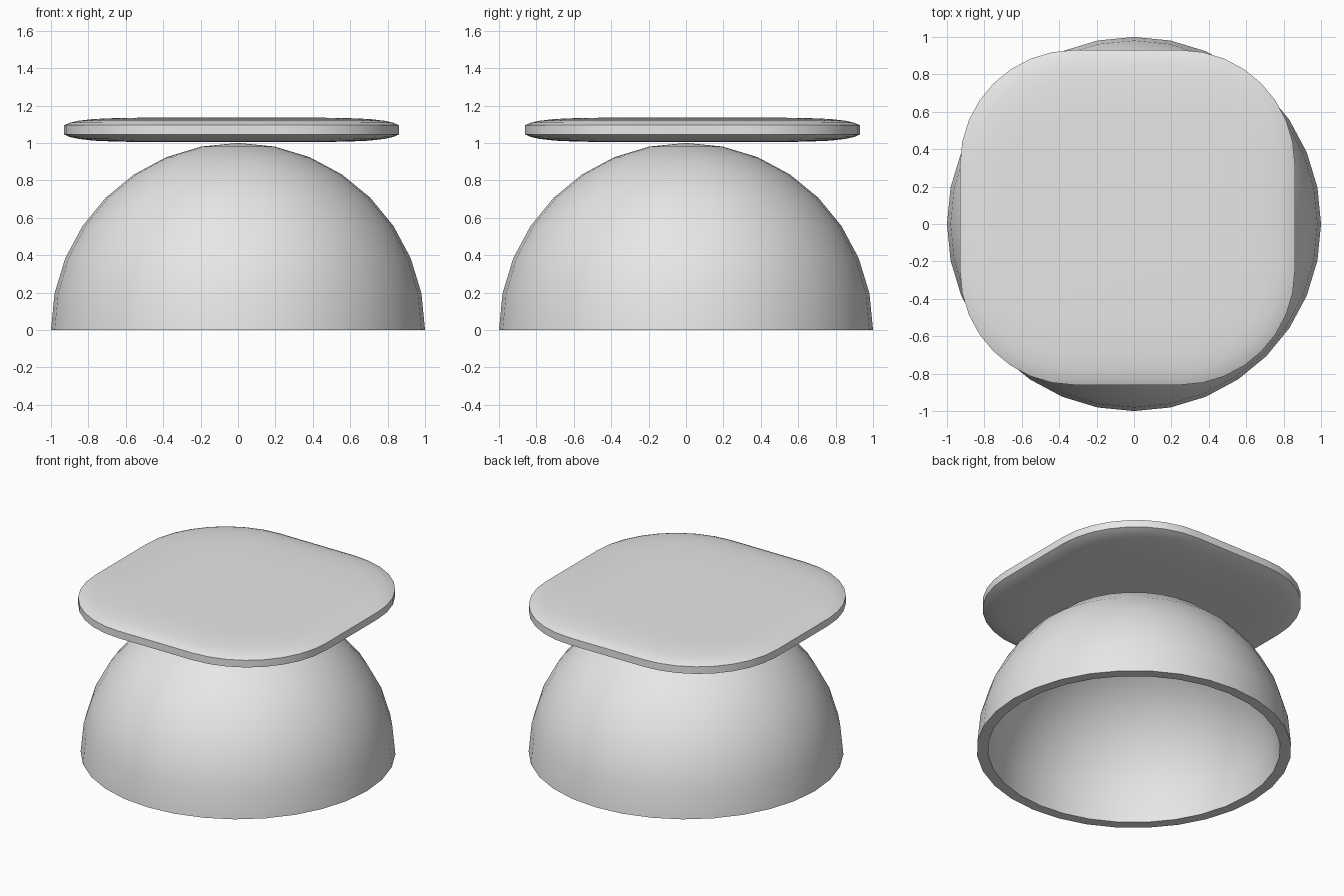
import bpy, bmesh
from math import sin, cos, pi, radians

cube = bpy.data.objects.get("Cube")
if cube:
    bpy.data.objects.remove(cube, do_unlink=True)

GREY = (0.8, 0.8, 0.8, 1)
grey = bpy.data.materials.new("light_grey")
grey.use_nodes = True
grey.diffuse_color = GREY
grey.node_tree.nodes["Principled BSDF"].inputs["Base Color"].default_value = GREY


def skin_rings(name, rings, cap=False):
    """Join equal-length closed rings of points into a smooth-shaded object."""
    bm = bmesh.new()
    loops = [[bm.verts.new(p) for p in ring] for ring in rings]
    for a, b in zip(loops, loops[1:]):
        for i in range(len(a)):
            bm.faces.new((a[i - 1], a[i], b[i], b[i - 1]))
    if cap:
        bm.faces.new(loops[0])
        bm.faces.new(loops[-1])
    bmesh.ops.remove_doubles(bm, verts=bm.verts, dist=0.0001)
    bmesh.ops.recalc_face_normals(bm, faces=bm.faces)
    mesh = bpy.data.meshes.new(name)
    bm.to_mesh(mesh)
    bm.free()
    mesh.materials.append(grey)
    obj = bpy.data.objects.new(name, mesh)
    bpy.context.collection.objects.link(obj)
    bpy.ops.object.select_all(action='DESELECT')
    obj.select_set(True)
    bpy.context.view_layer.objects.active = obj
    bpy.ops.object.shade_smooth_by_angle(angle=radians(30))
    return obj


def circle(radius, z, sides=32):
    return [(radius * cos(2 * pi * i / sides), radius * sin(2 * pi * i / sides), z)
            for i in range(sides)]


def rounded_square(half, radius, z, cx, cy, steps=8):
    points = []
    for quarter in range(4):
        mid = quarter * pi / 2 + pi / 4
        sx, sy = (1 if cos(mid) > 0 else -1), (1 if sin(mid) > 0 else -1)
        for s in range(steps + 1):
            a = (quarter + s / steps) * pi / 2
            points.append((cx + sx * (half - radius) + radius * cos(a),
                           cy + sy * (half - radius) + radius * sin(a), z))
    return points


# Hollow half-sphere cap: inner shell down to the rim, then the outer shell up
ROWS = 8
arc = [k * pi / 2 / ROWS for k in range(ROWS + 1)]
inner = [circle(0.93 * cos(a), 0.93 * sin(a)) for a in reversed(arc)]
outer = [circle(cos(a), sin(a)) for a in arc]
skin_rings("dome", inner + outer)

# Rounded square board, crowned on both faces: (inset, height above middle)
crown = [(0, 0.025), (0.03, 0.038), (0.08, 0.049), (0.16, 0.058),
         (0.28, 0.063), (0.42, 0.065)]
profile = [(d, -h) for d, h in reversed(crown)] + crown
skin_rings("board", [rounded_square(0.895 - d, 0.61 - d, 1.07 + h, -0.035, 0.035)
                     for d, h in profile], cap=True)
